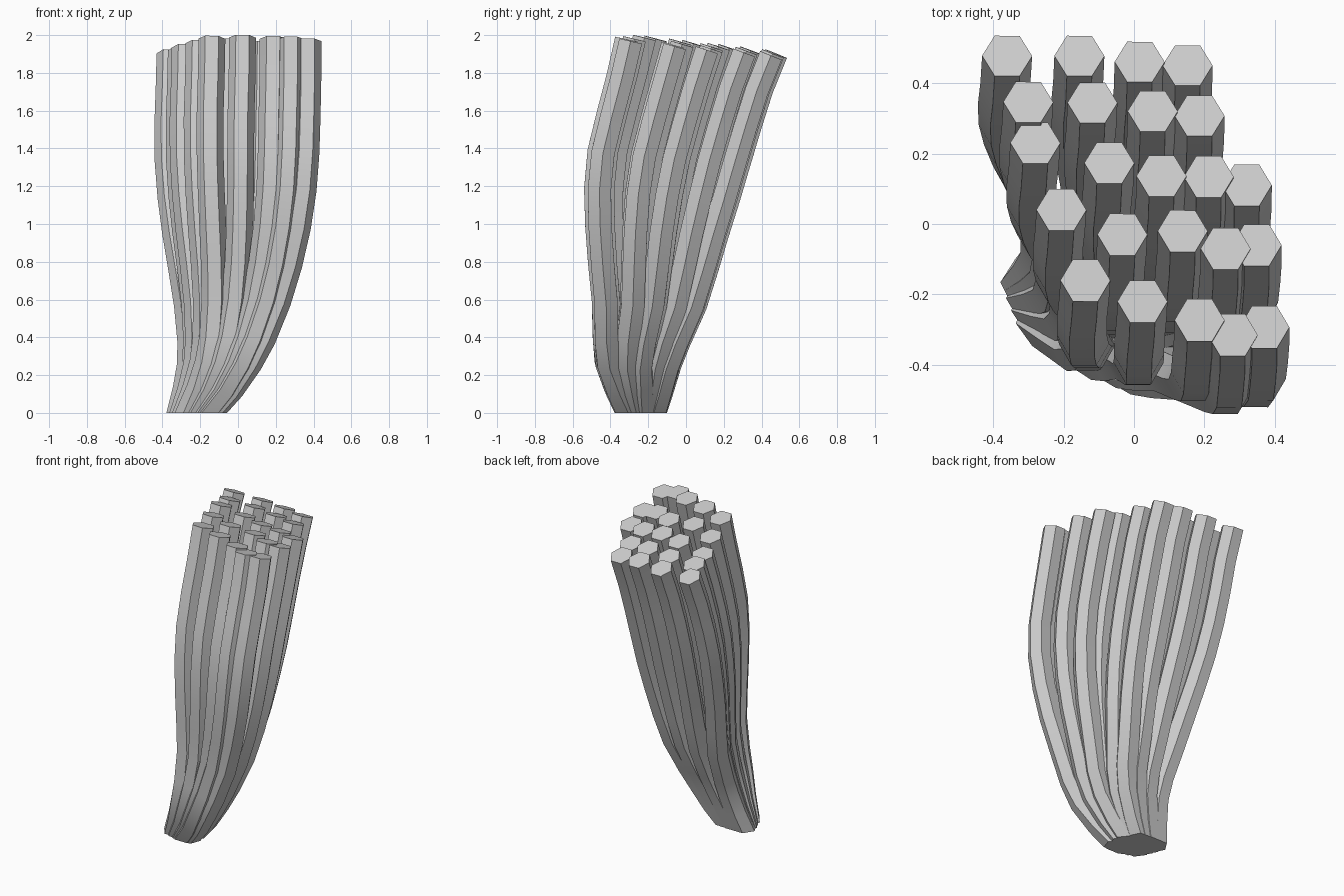
import bpy, bmesh, math
from mathutils import Vector

if "Cube" in bpy.data.objects:
    bpy.data.objects.remove(bpy.data.objects["Cube"])

grey = bpy.data.materials.new("plain grey")
grey.diffuse_color = (0.6, 0.6, 0.6, 1)
grey.use_nodes = True
grey.node_tree.nodes["Principled BSDF"].inputs["Base Color"].default_value = grey.diffuse_color

RADIUS = 0.071

# Tip centres of the columns, row by row from back to front
ROWS = [
    [(-.36, .477), (-.155, .477), (.016, .46), (.152, .45)],
    [(-.30, .346), (-.118, .344), (.053, .32), (.186, .307)],
    [(-.28, .23), (-.07, .173), (.078, .136), (.212, .134), (.32, .11)],
    [(-.206, .04), (-.033, -.03), (.138, -.02), (.26, -.07), (.348, -.06)],
    [(-.138, -.16), (.024, -.22), (.186, -.273), (.28, -.315), (.37, -.293)],
]

# Extent of the bundle's centre lines at each height
LEVELS = [0, .13, .27, .4, .6, .8, 1, 1.2, 1.4, 1.6, 1.8, 2]
LEFT = [-.306, -.275, -.252, -.25, -.268, -.298, -.33, -.355, -.37, -.372, -.365, -.36]
RIGHT = [-.15, -.035, .06, .13, .21, .27, .315, .345, .36, .366, .37, .37]
FRONT = [-.31, -.37, -.42, -.432, -.437, -.457, -.472, -.478, -.46, -.412, -.36, -.315]
BACK = [-.165, -.125, -.085, -.035, .05, .11, .167, .227, .283, .34, .40, .477]


def centre_line(x, y):
    """Path from the gathered base to the tip, following the bundle's spread."""
    u = (x - LEFT[-1]) / (RIGHT[-1] - LEFT[-1])
    v = (y - FRONT[-1]) / (BACK[-1] - FRONT[-1])
    top = 1.961 - .125 * y - .08 * max(x, 0)
    return [Vector((l + u * (r - l), f + v * (b - f), z * top / 2))
            for z, l, r, f, b in zip(LEVELS, LEFT, RIGHT, FRONT, BACK)]


def hex_column(name, path):
    """Six-sided tube swept along the path, cut level at the ground."""
    bm = bmesh.new()
    rings = []
    last = len(path) - 1
    for i, c in enumerate(path):
        t = (path[min(i + 1, last)] - path[max(i - 1, 0)]).normalized()
        side = (Vector((1, 0, 0)) - t * t.x).normalized()
        depth = t.cross(side)
        ring = []
        for k in range(6):
            a = k * math.pi / 3
            p = c + RADIUS * (math.cos(a) * side + math.sin(a) * depth)
            if i == 0:
                p -= t * (p.z / t.z)
            ring.append(bm.verts.new(p))
        rings.append(ring)
    for lo, hi in zip(rings, rings[1:]):
        for k in range(6):
            n = (k + 1) % 6
            bm.faces.new((lo[k], lo[n], hi[n], hi[k]))
    bm.faces.new(rings[0][::-1])
    bm.faces.new(rings[-1])
    mesh = bpy.data.meshes.new(name)
    bm.to_mesh(mesh)
    bm.free()
    mesh.materials.append(grey)
    ob = bpy.data.objects.new(name, mesh)
    bpy.context.collection.objects.link(ob)
    # Smooth along the length, crisp between the six sides
    bpy.ops.object.select_all(action='DESELECT')
    ob.select_set(True)
    bpy.context.view_layer.objects.active = ob
    bpy.ops.object.shade_smooth_by_angle(angle=math.radians(30))


for r, row in enumerate(ROWS, 1):
    for c, (x, y) in enumerate(row, 1):
        hex_column(f"column_row{r}_{c}", centre_line(x, y))
